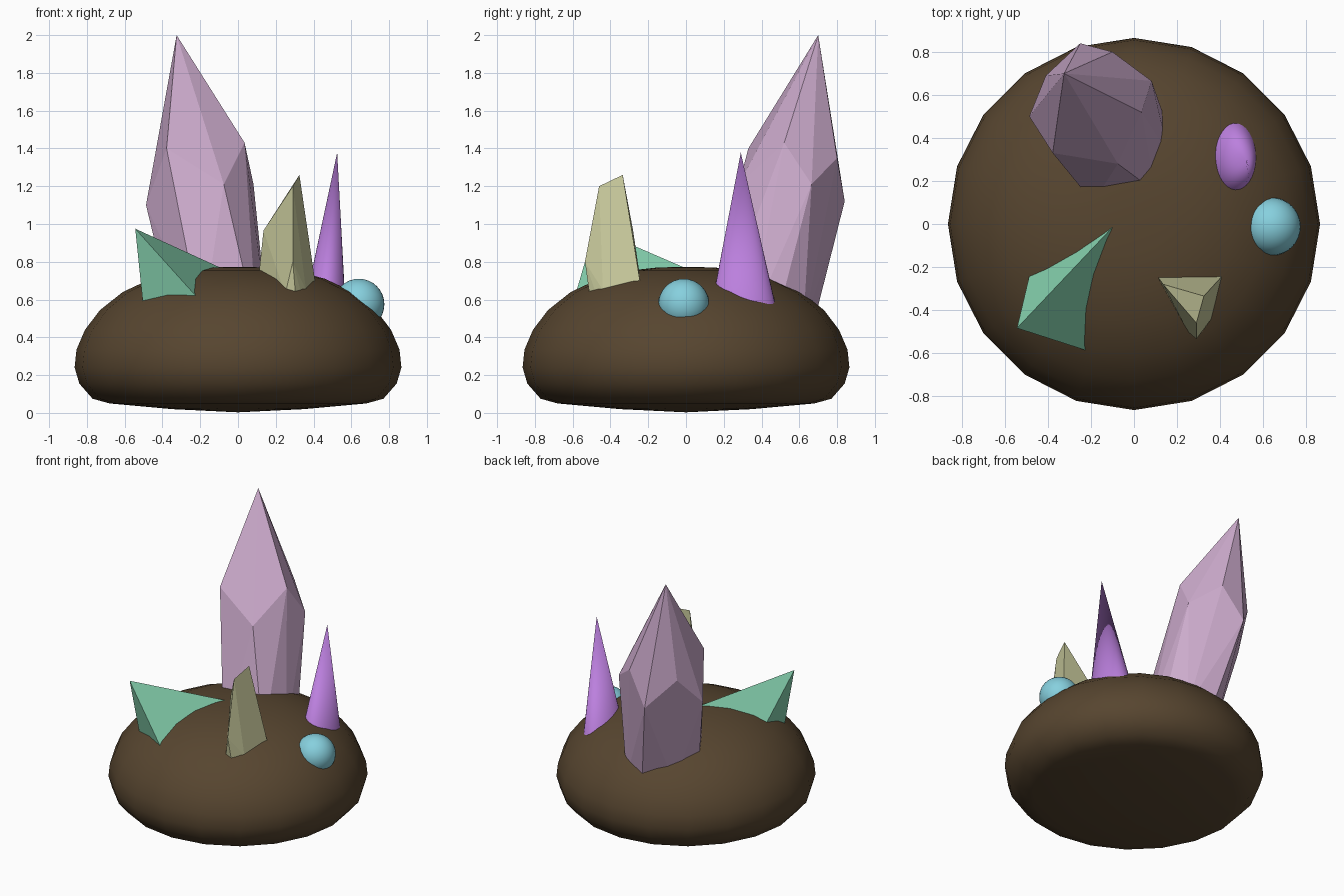
import bpy, bmesh, math
from mathutils import Vector

cube = bpy.data.objects.get("Cube")
if cube:
    bpy.data.objects.remove(cube, do_unlink=True)


def material(name, r, g, b):
    m = bpy.data.materials.new(name)
    m.use_nodes = True
    m.diffuse_color = (r, g, b, 1)
    bsdf = next(n for n in m.node_tree.nodes if n.type == 'BSDF_PRINCIPLED')
    bsdf.inputs["Base Color"].default_value = (r, g, b, 1)
    return m


def finish(name, bm, mat, smooth=False):
    bmesh.ops.recalc_face_normals(bm, faces=bm.faces)
    mesh = bpy.data.meshes.new(name)
    bm.to_mesh(mesh)
    bm.free()
    obj = bpy.data.objects.new(name, mesh)
    bpy.context.collection.objects.link(obj)
    mesh.materials.append(mat)
    if smooth:
        bpy.ops.object.select_all(action='DESELECT')
        obj.select_set(True)
        bpy.context.view_layer.objects.active = obj
        bpy.ops.object.shade_smooth_by_angle(angle=math.radians(60))
    return obj


def crystal(name, points, mat):
    """Faceted stone: the convex hull of its corner points."""
    bm = bmesh.new()
    for p in points:
        bm.verts.new(p)
    res = bmesh.ops.convex_hull(bm, input=bm.verts)
    loose = {g for g in res["geom_interior"] + res["geom_unused"]
             if isinstance(g, bmesh.types.BMVert)}
    bmesh.ops.delete(bm, geom=list(loose), context='VERTS')
    bmesh.ops.dissolve_limit(bm, angle_limit=math.radians(4),
                             verts=bm.verts, edges=bm.edges)
    return finish(name, bm, mat)


# Rounded rock, turned from a profile
def rock(name, profile, sides, mat):
    bm = bmesh.new()
    verts = [bm.verts.new((r, 0, z)) for r, z in profile]
    edges = [bm.edges.new(pair) for pair in zip(verts, verts[1:])]
    bmesh.ops.spin(bm, geom=verts + edges, cent=(0, 0, 0), axis=(0, 0, 1),
                   angle=math.tau, steps=sides)
    bmesh.ops.remove_doubles(bm, verts=bm.verts, dist=0.001)
    return finish(name, bm, mat, smooth=True)


rock("rock_base", [(0, 0.003), (0.35, 0.02), (0.68, 0.05), (0.77, 0.075),
                   (0.84, 0.155), (0.865, 0.24), (0.855, 0.335), (0.81, 0.44),
                   (0.73, 0.545), (0.61, 0.64), (0.46, 0.71), (0.30, 0.753),
                   (0.15, 0.77), (0, 0.773)],
     20, material("dark brown", 0.095, 0.06, 0.029))

# Tall leaning crystal: tip, upper ring, lower ring, buried foot
crystal("tall_crystal", [
    (-0.325, 0.70, 2.0),
    (-0.378, 0.33, 1.40), (0.035, 0.52, 1.43), (-0.10, 0.80, 1.35), (-0.41, 0.69, 1.31),
    (-0.075, 0.28, 1.21), (0.082, 0.665, 1.21), (-0.25, 0.84, 1.12), (-0.487, 0.50, 1.10),
    (-0.19, 0.10, 0.45), (0.10, 0.15, 0.45), (0.16, 0.33, 0.45), (0.15, 0.47, 0.45),
    (0.05, 0.62, 0.45), (-0.11, 0.67, 0.45), (-0.27, 0.52, 0.45), (-0.33, 0.33, 0.45),
], material("pale pink", 0.61, 0.41, 0.61))

# Leaning four-sided shard; its edges run on below the rock surface
tip = Vector((-0.544, -0.484, 0.975))
surface = [(-0.49, -0.255, 0.68), (-0.505, -0.43, 0.595),
           (-0.215, -0.59, 0.61), (-0.10, -0.015, 0.772)]
crystal("green_shard", [tip] + [tip + (Vector(p) - tip) * 1.25 for p in surface],
        material("mint green", 0.223, 0.60, 0.40))

# Chipped yellow crystal
crystal("yellow_crystal", [
    (0.325, -0.335, 1.26), (0.29, -0.46, 1.20), (0.135, -0.28, 0.965),
    (0.29, -0.535, 0.80), (0.11, -0.245, 0.73), (0.41, -0.235, 0.69),
    (0.36, -0.44, 0.65), (0.25, -0.50, 0.63), (0.305, -0.51, 0.62),
    (0.10, -0.24, 0.55), (0.43, -0.22, 0.55), (0.37, -0.43, 0.5), (0.25, -0.46, 0.5),
], material("pale yellow", 0.61, 0.62, 0.35))

# Smooth oval spike with a sheared axis
bm = bmesh.new()
foot, peak = Vector((0.447, 0.308, 0.4)), Vector((0.525, 0.29, 1.378))
ring = [bm.verts.new(foot + Vector((0.131 * math.cos(a), 0.205 * math.sin(a), 0)))
        for a in (math.tau * i / 32 for i in range(32))]
top = bm.verts.new(peak)
bm.faces.new(ring)
for a, b in zip(ring, ring[1:] + ring[:1]):
    bm.faces.new((a, b, top))
finish("purple_spike", bm, material("violet", 0.50, 0.215, 0.73), smooth=True)

# Round bead
bm = bmesh.new()
bmesh.ops.create_uvsphere(bm, u_segments=32, v_segments=16, radius=0.135)
bmesh.ops.translate(bm, verts=bm.verts, vec=(0.64, -0.012, 0.575))
finish("blue_bead", bm, material("sky blue", 0.24, 0.63, 0.73), smooth=True)
